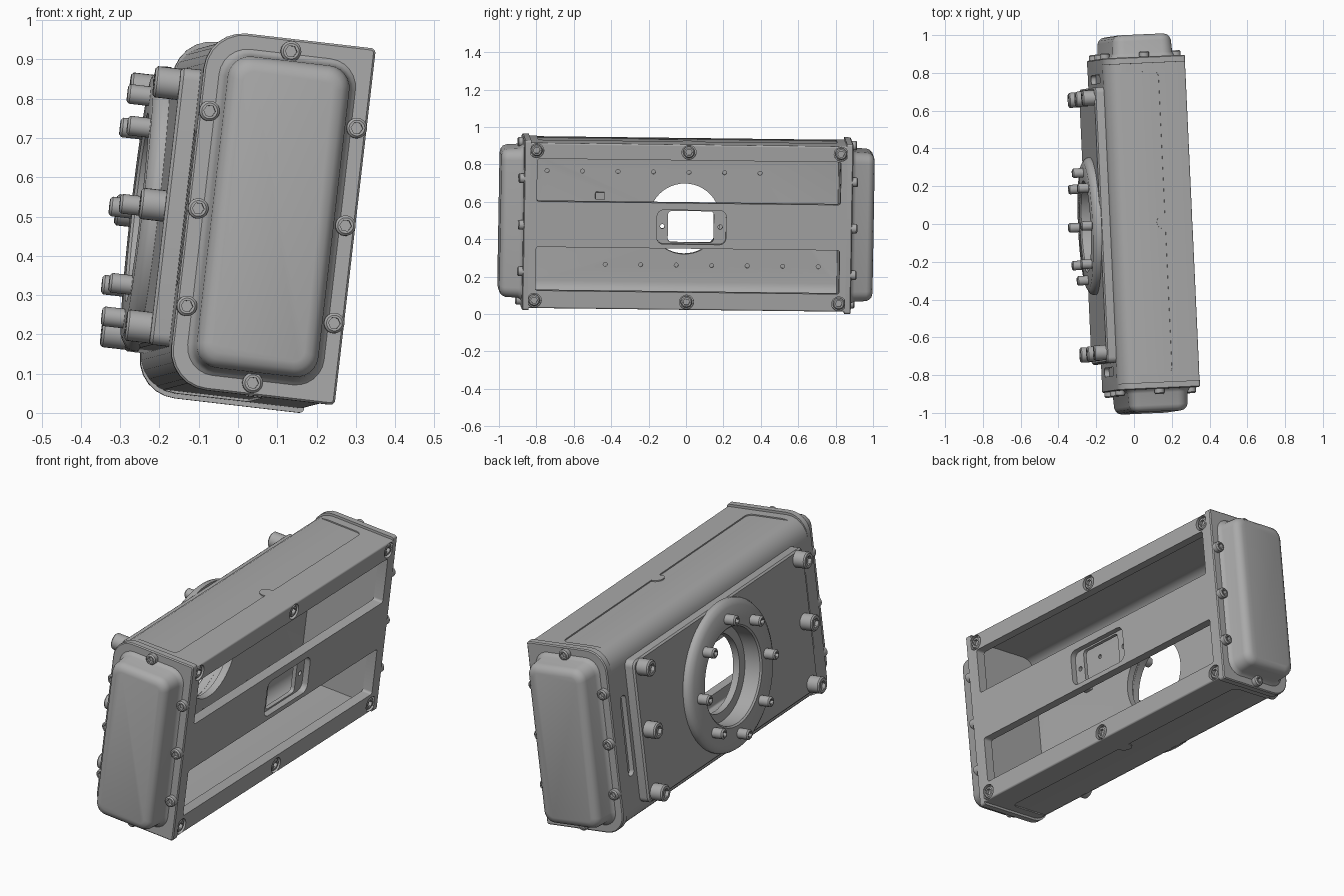
import bpy, bmesh, math
from mathutils import Matrix, Vector

cube = bpy.data.objects.get("Cube")
if cube:
    bpy.data.objects.remove(cube, do_unlink=True)

grey = bpy.data.materials.new("cast grey")
grey.use_nodes = True
COLOUR = (0.4, 0.4, 0.4, 1)
grey.diffuse_color = COLOUR
grey.node_tree.nodes["Principled BSDF"].inputs["Base Color"].default_value = COLOUR

# Tilted frame: X thickness, Y length, Z height
Y = Vector((-0.046, 1, -0.012)).normalized()
X = Y.cross(Vector((0.115, 0.017, 0.993))).normalized()
FRAME = Matrix((X, Y, X.cross(Y))).transposed().to_4x4()
FRAME.translation = (0.045, 0, 0.488)
parts = []


def rrect(p0, p1, q0, q1, r_low, r_high=None, n=6):
    """Rounded rectangle; r_low and r_high round the two p sides."""
    r_high = r_low if r_high is None else r_high
    corners = ((p1, q1, r_high, -1, -1), (p0, q1, r_low, 1, -1),
               (p0, q0, r_low, 1, 1), (p1, q0, r_high, -1, 1))
    pts = []
    for k, (p, q, r, sp, sq) in enumerate(corners):
        for i in range(n + 1):
            a = math.pi / 2 * (k + i / n)
            pts.append((p + sp * r + r * math.cos(a), q + sq * r + r * math.sin(a)))
    return pts


def circle(r, p=0, q=0, n=24, hexagon=False):
    pts = []
    for i in range(n):
        a = math.tau * i / n
        s = r / math.cos(a % (math.pi / 3) - math.pi / 6) if hexagon else r
        pts.append((p + s * math.cos(a), q + s * math.sin(a)))
    return pts


def loft(name, axis, levels, ring=False):
    """Skin a list of (depth, profile) along an axis; ring joins last to first."""
    place = {"x": lambda d, p, q: (d, p, q),
             "y": lambda d, p, q: (p, d, q),
             "z": lambda d, p, q: (p, q, d)}[axis]
    bm = bmesh.new()
    loops = [[bm.verts.new(place(d, p, q)) for p, q in pts] for d, pts in levels]
    n = len(loops[0])
    pairs = list(zip(loops, loops[1:] + loops[:1])) if ring else list(zip(loops, loops[1:]))
    for a, b in pairs:
        for i in range(n):
            j = (i + 1) % n
            bm.faces.new((a[i], a[j], b[j], b[i]))
    if not ring:
        bm.faces.new(loops[0])
        bm.faces.new(loops[-1])
    bmesh.ops.recalc_face_normals(bm, faces=bm.faces)
    mesh = bpy.data.meshes.new(name)
    bm.to_mesh(mesh)
    bm.free()
    mesh.materials.append(grey)
    obj = bpy.data.objects.new(name, mesh)
    bpy.context.scene.collection.objects.link(obj)
    parts.append(obj)
    return obj


def prism(name, axis, a, b, pts):
    return loft(name, axis, [(a, pts), (b, pts)])


def cut(target, cutters):
    for c in cutters:
        c.hide_render = True
        mod = target.modifiers.new("cut", "BOOLEAN")
        mod.operation, mod.solver, mod.object = "DIFFERENCE", "EXACT", c
    bpy.context.view_layer.update()
    deps = bpy.context.evaluated_depsgraph_get()
    mesh = bpy.data.meshes.new_from_object(target.evaluated_get(deps))
    target.modifiers.clear()
    target.data = mesh
    for c in cutters:
        parts.remove(c)
        bpy.data.objects.remove(c, do_unlink=True)


def bolt(name, axis, base, height, r, p, q):
    """Socket head bolt; a negative height points down the axis."""
    s = math.copysign(1, height)
    top = base + height
    h = r * 0.5
    loft(name, axis, [(base, circle(r, p, q)), (top - s * 0.006, circle(r, p, q)),
                      (top, circle(r - 0.006, p, q)),
                      (top, circle(h, p, q, hexagon=True)),
                      (top - s * min(0.018, abs(height) * 0.7), circle(h, p, q, hexagon=True))])


# Hollow housing
housing = prism("housing", "y", -0.85, 0.85, rrect(-0.215, 0.215, -0.445, 0.445, 0.1, 0.008))
cuts = [prism("cavity", "y", -0.82, 0.82, rrect(-0.18, 0.165, -0.41, 0.41, 0.07, 0.01))]
# Long windows and centre pocket in the open side
for lo, hi in ((0.13, 0.36), (-0.35, -0.115)):
    cuts.append(prism("window", "x", 0.1, 0.3, rrect(-0.81, 0.815, lo, hi, 0.012)))
cuts.append(prism("pocket", "x", 0.185, 0.3, rrect(-0.165, 0.205, -0.092, 0.092, 0.035)))
cuts.append(prism("pocket_opening", "x", 0.1, 0.3, rrect(-0.105, 0.14, -0.084, 0.084, 0.02)))
for v in (-0.135, 0.175):
    cuts.append(prism("ear_hole", "x", 0.1, 0.3, circle(0.012, v, 0)))
# Round opening and slots in the mounting side
cuts.append(prism("bore", "x", -0.3, -0.1, circle(0.19, n=48)))
for v in (-0.775, 0.775):
    cuts.append(prism("slot", "x", -0.3, -0.19, rrect(v - 0.023, v + 0.023, -0.2, 0.2, 0.02)))
for i in range(7):
    cuts.append(prism("upper_hole", "x", -0.19, -0.17, circle(0.011, -0.74 + 0.19 * i, 0.25, n=12)))
    cuts.append(prism("lower_hole", "x", -0.19, -0.17, circle(0.011, -0.42 + 0.19 * i, -0.25, n=12)))
# Shallow lid recesses above and below
for s in (-1, 1):
    cuts.append(prism("lid_recess", "z", s * 0.439, s * 0.5, rrect(-0.3, 0.07, -0.8, 0.8, 0.03)))
# Counterbores for the side bolts and a port in the end wall
side_bolts = [(v, w) for v in (-0.815, 0, 0.815) for w in (-0.403, 0.403)]
for v, w in side_bolts:
    cuts.append(prism("counterbore", "x", 0.195, 0.3, circle(0.038, v, w)))
cuts.append(prism("port", "y", 0.8, 0.84, circle(0.05, 0, 0.25)))
for u in (-0.075, 0.075):
    cuts.append(prism("port_hole", "y", 0.8, 0.84, circle(0.012, u, 0.25, n=12)))
cut(housing, cuts)

for s in (-1, 1):
    prism("lid_latch", "z", s * 0.43, s * 0.445, circle(0.035, 0.06, 0))
for v, w in side_bolts:
    bolt("side_bolt", "x", 0.19, 0.022, 0.031, v, w)
prism("inner_tab", "x", -0.185, -0.14, rrect(-0.48, -0.43, 0.1, 0.14, 0.005))

# End flanges, domed caps and their bolts
cap_profile = ((0.875, -0.022), (0.885, -0.008), (0.9, 0), (0.965, 0.004),
               (0.982, 0.011), (0.994, 0.024), (0.999, 0.042))
for s, end in ((-1, "front"), (1, "back")):
    edge = rrect(-0.215, 0.215, -0.457, 0.457, 0.1, 0.012)
    rim = rrect(-0.21, 0.21, -0.452, 0.452, 0.095, 0.008)
    loft(end + "_flange", "y", [(s * 0.845, edge), (s * 0.875, edge), (s * 0.88, rim)])
    loft(end + "_cap", "y", [(s * d, rrect(-0.16 + i, 0.16 - i, -0.403 + i, 0.403 - i, 0.06 - i * 0.8))
                             for d, i in cap_profile])
    spots = [(u, w) for u in (-0.189, 0.189) for w in (-0.25, 0, 0.25)] + [(0, -0.425), (0, 0.425)]
    for u, w in spots:
        bolt(end + "_cap_bolt", "y", s * 0.875, s * 0.033, 0.026, u, w)

# Mounting plate with bolts
outline = rrect(-0.73, 0.73, -0.355, 0.355, 0.03)
inset = rrect(-0.722, 0.722, -0.347, 0.347, 0.024)
plate = loft("mounting_plate", "x", [(-0.21, outline), (-0.257, outline), (-0.265, inset)])
cut(plate, [prism("plate_bore", "x", -0.4, -0.1, circle(0.235, n=48))])
for v in (-0.675, 0.675):
    for w in (-0.312, 0, 0.312):
        bolt("plate_bolt", "x", -0.26, -0.068, 0.04, v, w)

# Round adapter ring with eight bolts
section = ((-0.26, 0.365), (-0.278, 0.365), (-0.29, 0.358), (-0.305, 0.335),
           (-0.305, 0.242), (-0.298, 0.234), (-0.26, 0.234))
loft("adapter_ring", "x", [(d, circle(r, n=64)) for d, r in section], ring=True)
for i in range(8):
    a = math.tau * i / 8
    bolt("ring_bolt", "x", -0.3, -0.062, 0.025, 0.285 * math.cos(a), 0.285 * math.sin(a))

# Tilt everything and smooth the rounded faces
for obj in parts:
    obj.matrix_world = FRAME
bpy.ops.object.select_all(action="DESELECT")
for obj in parts:
    obj.select_set(True)
bpy.context.view_layer.objects.active = housing
bpy.ops.object.shade_smooth_by_angle(angle=math.radians(35))
